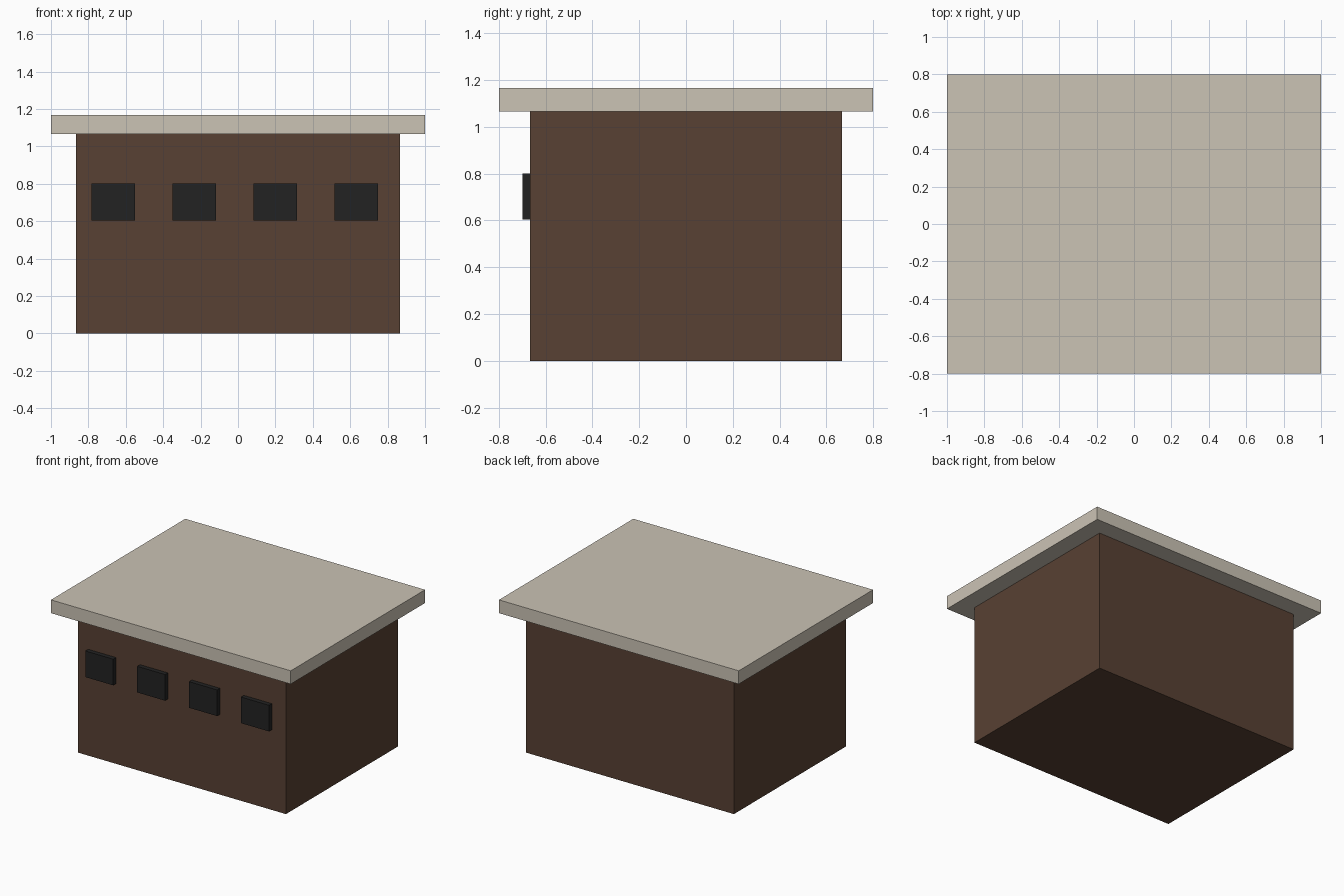
import bpy

if "Cube" in bpy.data.objects:
    bpy.data.objects.remove(bpy.data.objects["Cube"])


def material(name, rgb):
    """Flat material from 0-255 sRGB values."""
    mat = bpy.data.materials.new(name)
    lin = [(c / 255 / 12.92) if c / 255 <= 0.04045 else ((c / 255 + 0.055) / 1.055) ** 2.4 for c in rgb]
    mat.diffuse_color = (*lin, 1)
    mat.use_nodes = True
    mat.node_tree.nodes["Principled BSDF"].inputs["Base Color"].default_value = mat.diffuse_color
    return mat


def box(name, center, size, mat):
    bpy.ops.mesh.primitive_cube_add(size=1, location=center)
    obj = bpy.context.object
    obj.name = name
    obj.scale = size
    bpy.ops.object.transform_apply(location=False, rotation=False, scale=True)
    obj.data.materials.append(mat)
    return obj


brown = material("dark brown wall", (88, 65, 51))
beige = material("beige roof", (203, 195, 181))
black = material("dark window", (34, 34, 34))

WALL_W, WALL_D, WALL_H = 1.733, 1.333, 1.067

# Building body and overhanging flat roof slab
box("walls", (0, 0, WALL_H / 2), (WALL_W, WALL_D, WALL_H), brown)
box("roof_slab", (0, 0, WALL_H + 0.05), (2.0, 1.6, 0.1), beige)

# Row of four raised windows on the front wall
for i in range(4):
    box(f"window_{i + 1}", (-0.667 + i * 0.433, -WALL_D / 2, 0.703), (0.233, 0.067, 0.197), black)
